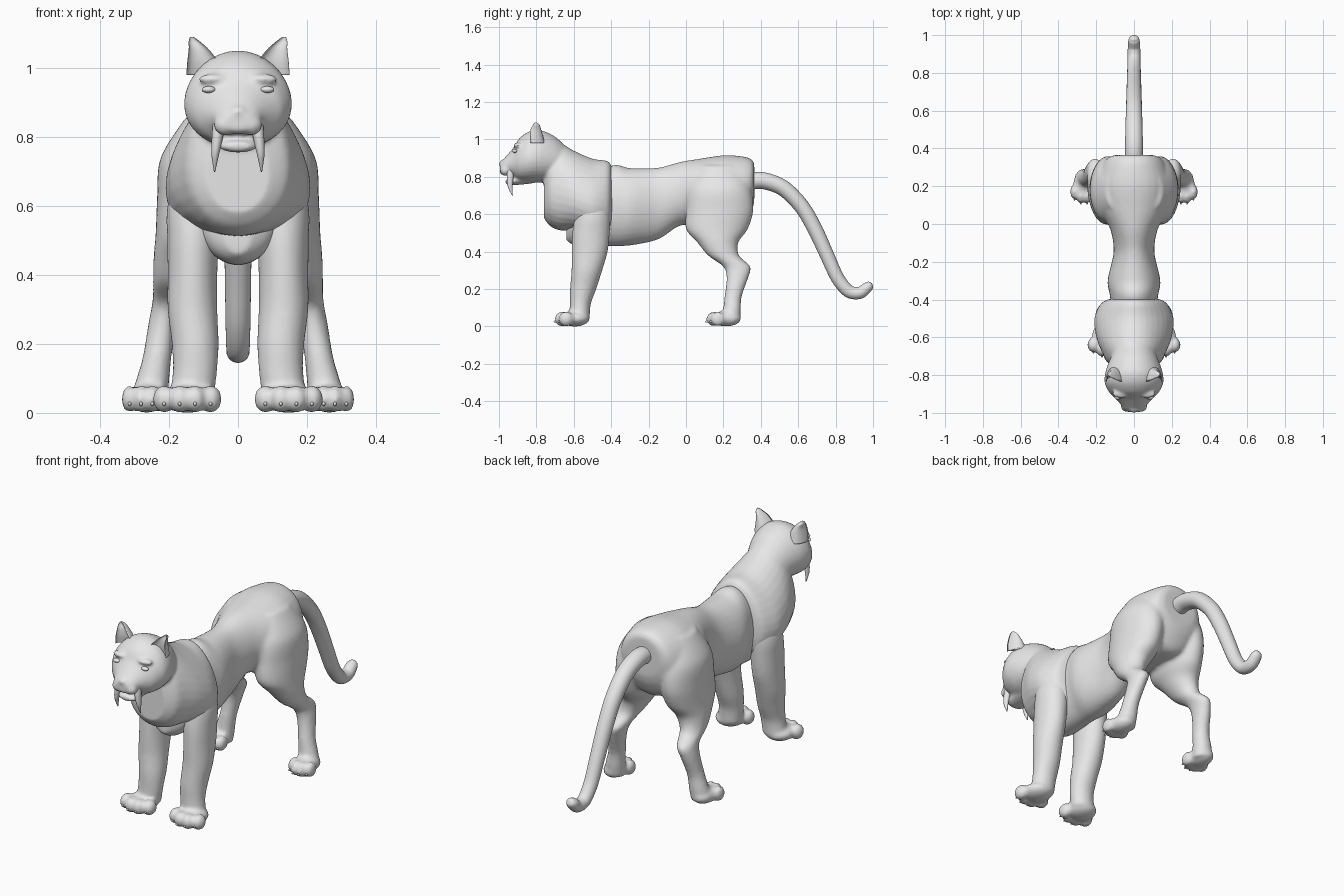
import bpy
import bmesh
from math import cos, sin, pi
from mathutils import Matrix, Vector

cube = bpy.data.objects.get("Cube")
if cube:
    bpy.data.objects.remove(cube)

GREY = (0.8, 0.8, 0.8, 1)
fur = bpy.data.materials.new("plain_grey")
fur.use_nodes = True
fur.diffuse_color = GREY
fur.node_tree.nodes["Principled BSDF"].inputs["Base Color"].default_value = GREY

SIDES = {"left": 1, "right": -1}
SEGMENTS, STEPS = 32, 6


def spline(keys):
    """Smooth interpolation through a list of equal-length tuples."""
    pts = [Vector(k) for k in keys]
    pts = [pts[0]] + pts + [pts[-1]]
    out = []
    for p, a, b, n in zip(pts, pts[1:], pts[2:], pts[3:]):
        m, k = (b - p) * 0.45, (n - a) * 0.45
        for i in range(STEPS):
            t = i / STEPS
            u = t * t * (3 - 2 * t)
            out.append(a * (1 - u) + b * u + m * (t * (1 - t) ** 2) - k * (t * t * (1 - t)))
    return out + [pts[-1]]


def loft(bm, keys, axis, side=1, skew=0, cup=False):
    """Skin rings of (x, y, z, radius a, radius b); axis Y, Z, or T for the path."""
    stations = spline(keys)
    centres = [Vector((s[0] * side, s[1], s[2])) for s in stations]
    rings = []
    for i, (c, s) in enumerate(zip(centres, stations)):
        right = Vector((1, 0, 0))
        up = Vector((0, 0, 1)) if axis == "Y" else Vector((0, 1, 0))
        if axis == "T":
            path = centres[min(i + 1, len(centres) - 1)] - centres[max(i - 1, 0)]
            up = path.cross(right).normalized()
            right = up.cross(path).normalized()
        ring = []
        for j in range(SEGMENTS):
            ang = 2 * pi * j / SEGMENTS
            w, h = cos(ang), sin(ang)
            w *= 1 - skew * h
            if cup and h < 0:
                h *= -0.4
            ring.append(bm.verts.new(c + right * w * s[3] + up * h * s[4]))
        rings.append(ring)
    for r, q in zip(rings, rings[1:]):
        for j in range(SEGMENTS):
            k = (j + 1) % SEGMENTS
            bm.faces.new((r[j], r[k], q[k], q[j]))
    bm.faces.new(rings[0][::-1])
    bm.faces.new(rings[-1])


def centred(keys):
    return [(0, *k) for k in keys]


def blob(bm, loc, size):
    bmesh.ops.create_uvsphere(bm, u_segments=20, v_segments=12, radius=1,
                              matrix=Matrix.LocRotScale(Vector(loc), None, Vector(size)))


def finish(name, bm, voxel=0):
    """Turn the mesh into an object; a voxel size melts its pieces together."""
    bmesh.ops.recalc_face_normals(bm, faces=bm.faces)
    for f in bm.faces:
        f.smooth = True
    mesh = bpy.data.meshes.new(name)
    bm.to_mesh(mesh)
    bm.free()
    mesh.materials.append(fur)
    obj = bpy.data.objects.new(name, mesh)
    bpy.context.collection.objects.link(obj)
    if voxel:
        melt = obj.modifiers.new("melt", "REMESH")
        melt.mode = "VOXEL"
        melt.voxel_size = voxel
        melt.use_smooth_shade = True
        relax = obj.modifiers.new("relax", "SMOOTH")
        relax.factor = 0.5
        relax.iterations = 5
    return obj


def toes(x, y, w):
    """Positions of four toes fanned across a paw."""
    for i in range(4):
        off = i - 1.5
        yield x + off * w * 0.5, y - 0.07 + 0.011 * off * off


def paw(bm, x, y, w, side):
    blob(bm, (x * side, y, 0.042), (w * 0.85, 0.08, 0.042))
    for tx, ty in toes(x, y, w):
        blob(bm, (tx * side, ty, 0.04), (w * 0.36, 0.04, 0.04))


# Belly, hips and hind legs
body = bmesh.new()
loft(body, centred([
    (-.64, .52, .04, .06), (-.58, .58, .12, .15), (-.4, .645, .125, .215),
    (-.3, .64, .14, .207), (-.15, .657, .108, .192), (-.03, .71, .125, .17),
    (.08, .715, .18, .183), (.2, .722, .2, .193), (.3, .725, .175, .185),
    (.35, .755, .14, .14), (.365, .77, .1, .1)]), "Y")
HIND_PAW, FRONT_PAW = (.265, .215, .066), (.147, -.595, .09)
for side in SIDES.values():
    loft(body, [
        (.1, .18, .86, .05, .1), (.125, .18, .74, .1, .165), (.135, .18, .62, .1, .18),
        (.143, .165, .52, .096, .165), (.165, .17, .45, .08, .11),
        (.187, .2, .38, .06, .083), (.203, .272, .32, .046, .073),
        (.218, .275, .26, .042, .058), (.235, .252, .16, .042, .046),
        (.25, .245, .08, .05, .048), (.255, .235, .02, .05, .05)], "Z", side)
    paw(body, *HIND_PAW, side)
finish("body_and_hind_legs", body, 0.011)

# Chest, shoulders, neck and head
fore = bmesh.new()
loft(fore, centred([
    (-.395, .68, .12, .17), (-.42, .685, .17, .2), (-.5, .69, .205, .207),
    (-.6, .725, .195, .215), (-.68, .75, .165, .235), (-.73, .75, .14, .21),
    (-.76, .72, .09, .14)]), "Y", skew=0.22)
loft(fore, centred([
    (-.62, .86, .08, .08), (-.7, .895, .12, .12), (-.78, .91, .15, .14),
    (-.84, .905, .155, .137), (-.89, .89, .132, .117), (-.92, .875, .103, .085),
    (-.95, .867, .075, .057), (-.98, .85, .057, .04), (-.995, .845, .035, .025)]),
    "Y", skew=0.08)
loft(fore, centred([
    (-.82, .81, .08, .045), (-.9, .785, .062, .028), (-.945, .774, .054, .018),
    (-.965, .774, .03, .012)]), "Y")
blob(fore, (0, -.975, .872), (.028, .025, .02))
for side in SIDES.values():
    blob(fore, (.07 * side, -.897, .968), (.045, .025, .016))
    blob(fore, (.035 * side, -.965, .835), (.036, .03, .03))
finish("chest_and_head", fore, 0.008)

for label, side in SIDES.items():
    # Front leg with paw
    leg = bmesh.new()
    loft(leg, [
        (.11, -.5, .74, .06, .08), (.125, -.5, .6, .08, .095), (.13, -.508, .5, .075, .1),
        (.132, -.515, .4, .072, .096), (.132, -.53, .3, .072, .082),
        (.124, -.55, .2, .068, .07), (.125, -.565, .12, .064, .056),
        (.135, -.57, .04, .065, .055)], "Z", side)
    paw(leg, *FRONT_PAW, side)
    finish("front_leg_" + label, leg, 0.009)

    # Claws
    claws = bmesh.new()
    for x, y, w in (HIND_PAW, FRONT_PAW):
        for tx, ty in toes(x, y, w):
            blob(claws, (tx * side, ty - .036, .026), (.005, .009, .006))
    finish("claws_" + label, claws)

    # Ear with hollow front
    ear = bmesh.new()
    loft(ear, [
        (.1, -.83, .98, .05, .075), (.103, -.835, 1.02, .044, .07),
        (.114, -.83, 1.055, .029, .055), (.127, -.818, 1.078, .016, .035),
        (.134, -.81, 1.091, .005, .012)], "Z", side, cup=True)
    finish("ear_" + label, ear)

    # Long upper tooth
    tooth = bmesh.new()
    loft(tooth, [
        (.055, -.935, .84, .018, .02), (.06, -.94, .8, .016, .018),
        (.066, -.94, .75, .011, .013), (.068, -.928, .7, .002, .002)], "T", side)
    finish("long_tooth_" + label, tooth)

    # Eye
    eye = bmesh.new()
    blob(eye, (.085 * side, -.915, .938), (.02, .014, .01))
    finish("eye_" + label, eye)

# Tail
tail = bmesh.new()
loft(tail, centred([
    (.31, .77, .045, .045), (.41, .78, .047, .045), (.52, .74, .045, .043),
    (.62, .64, .042, .041), (.69, .52, .04, .04), (.75, .39, .038, .038),
    (.81, .26, .036, .036), (.87, .188, .034, .034), (.93, .18, .033, .032),
    (.972, .212, .03, .028), (.985, .228, .02, .018), (.99, .234, .006, .005)]), "T")
finish("tail", tail)
